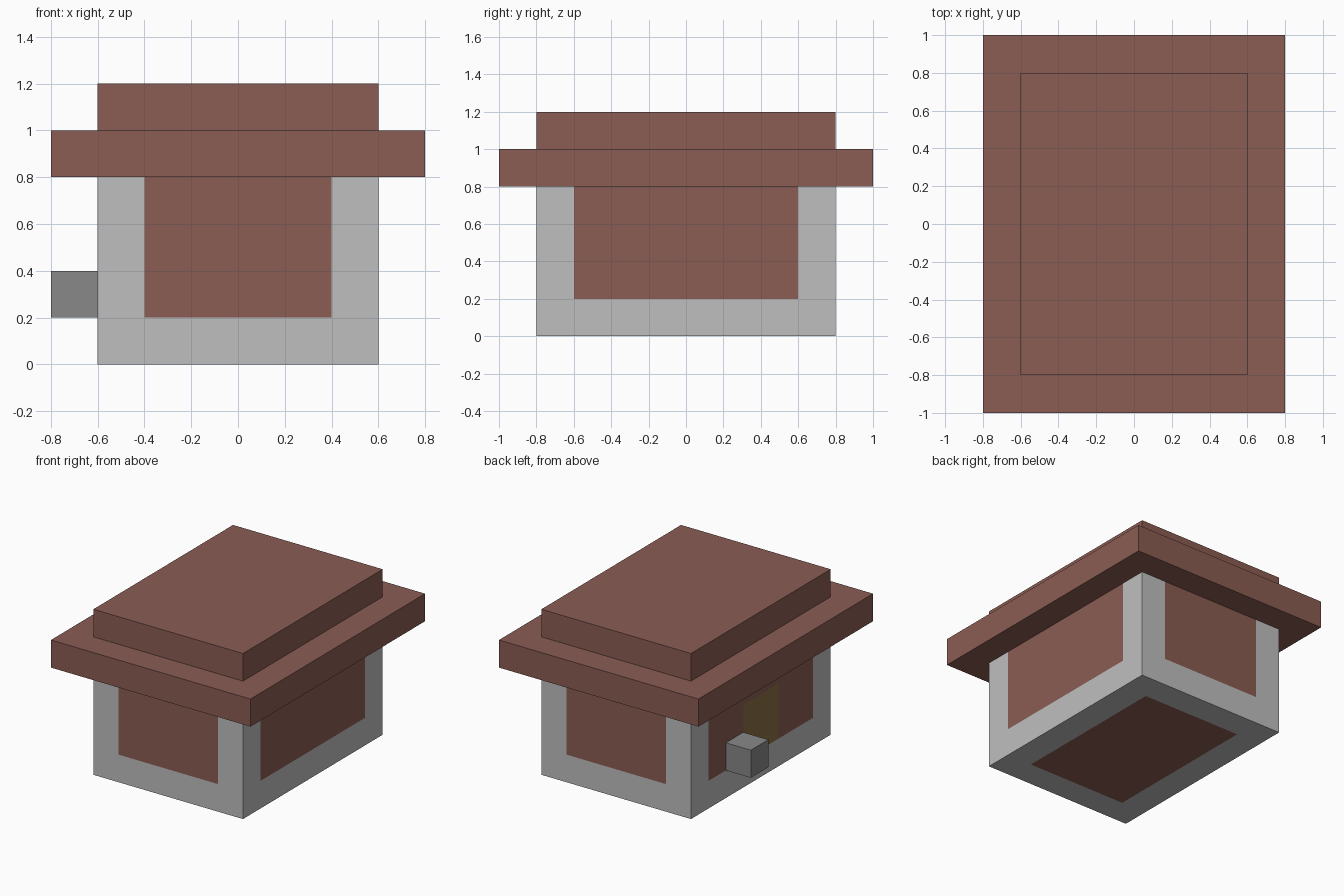
import bpy
import bmesh
from mathutils import Vector

cube = bpy.data.objects.get("Cube")
if cube:
    bpy.data.objects.remove(cube, do_unlink=True)


def material(name, rgb):
    """Flat material from 0-255 display values."""
    linear = [((c / 255 + 0.055) / 1.055) ** 2.4 for c in rgb] + [1]
    mat = bpy.data.materials.new(name)
    mat.use_nodes = True
    mat.diffuse_color = linear
    mat.node_tree.nodes["Principled BSDF"].inputs["Base Color"].default_value = linear
    return mat


brown = material("clay brown", (138, 93, 83))
light_grey = material("light grey", (191, 191, 191))
dark_grey = material("dark grey", (136, 136, 136))
ochre = material("dark ochre", (138, 110, 69))


def box(name, low, high, mats, cuts=(), rule=None):
    """Box between two corners, cut along (axis, position) planes and coloured by a rule."""
    low, high = Vector(low), Vector(high)
    bm = bmesh.new()
    bmesh.ops.create_cube(bm, size=1)
    for v in bm.verts:
        v.co = (low + high) / 2 + v.co * (high - low)
    for axis, pos in cuts:
        normal = Vector([float(i == axis) for i in range(3)])
        bmesh.ops.bisect_plane(bm, geom=bm.verts[:] + bm.edges[:] + bm.faces[:],
                               plane_co=normal * pos, plane_no=normal)
    bm.normal_update()
    if rule:
        for f in bm.faces:
            f.material_index = rule(f.calc_center_median(), f.normal)
    mesh = bpy.data.meshes.new(name)
    bm.to_mesh(mesh)
    bm.free()
    for mat in mats:
        mesh.materials.append(mat)
    obj = bpy.data.objects.new(name, mesh)
    bpy.context.collection.objects.link(obj)
    return obj


def wall_colour(c, n):
    """Grey frame, brown panels inside it, and a door on the right wall."""
    if n.x < -0.5 and abs(c.y) < 0.2 and 0.2 < c.z < 0.6:
        return 2
    in_x = abs(n.x) > 0.5 or abs(c.x) < 0.4
    in_y = abs(n.y) > 0.5 or abs(c.y) < 0.6
    in_z = abs(n.z) > 0.5 or c.z > 0.2
    return int(in_x and in_y and in_z)


# Walls with flush panels
wall_cuts = [(0, -0.4), (0, 0.4), (1, -0.6), (1, -0.2), (1, 0.2), (1, 0.6), (2, 0.2), (2, 0.6)]
box("walls", (-0.6, -0.8, 0), (0.6, 0.8, 0.8), [light_grey, brown, ochre], wall_cuts, wall_colour)

# Stepped roof
box("roof_eaves", (-0.8, -1, 0.8), (0.8, 1, 1), [brown])
box("roof_top", (-0.6, -0.8, 1), (0.6, 0.8, 1.2), [brown])

# Small block beside the door
box("side_block", (-0.8, 0.2, 0.2), (-0.6, 0.4, 0.4), [dark_grey])
